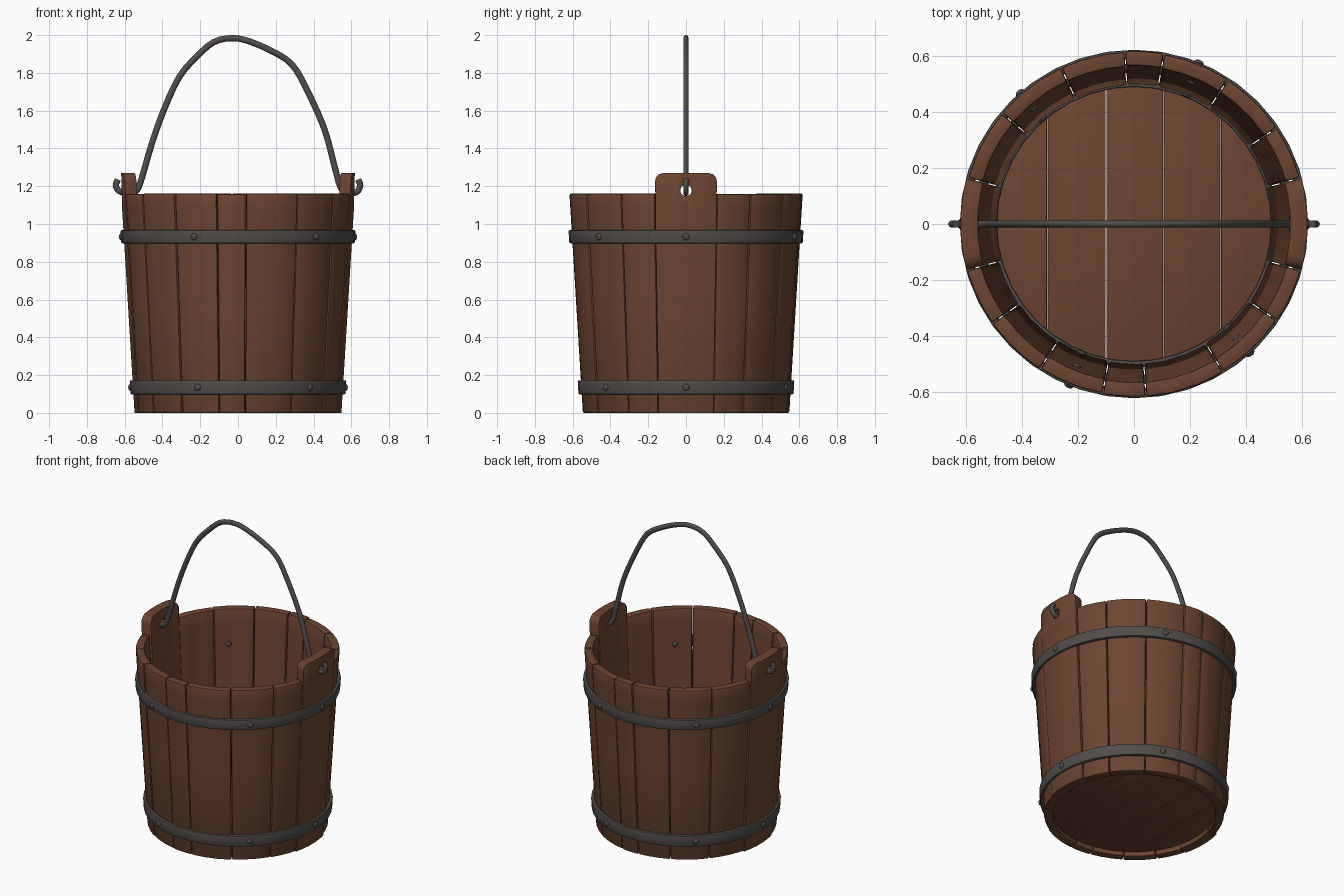
import bpy, bmesh, math, random
from mathutils import Vector, Matrix

if "Cube" in bpy.data.objects:
    bpy.data.objects.remove(bpy.data.objects["Cube"])

random.seed(4)


def material(name, rgb):
    m = bpy.data.materials.new(name)
    m.diffuse_color = (*rgb, 1)
    m.use_nodes = True
    m.node_tree.nodes["Principled BSDF"].inputs["Base Color"].default_value = m.diffuse_color
    return m


WOOD = material("brown wood", (0.150, 0.060, 0.030))
IRON = material("dark iron", (0.082, 0.074, 0.070))


def add(name, bm, mat, bevel=0, cutter=None, angle=35):
    """Turn a bmesh into an object, apply optional cut and bevel, smooth it."""
    bmesh.ops.recalc_face_normals(bm, faces=bm.faces)
    me = bpy.data.meshes.new(name)
    bm.to_mesh(me)
    bm.free()
    ob = bpy.data.objects.new(name, me)
    bpy.context.collection.objects.link(ob)
    if cutter:
        b = ob.modifiers.new("hole", 'BOOLEAN')
        b.object, b.operation, b.solver = cutter, 'DIFFERENCE', 'EXACT'
    if bevel:
        b = ob.modifiers.new("bevel", 'BEVEL')
        b.width, b.segments, b.limit_method = bevel, 2, 'ANGLE'
        b.angle_limit = math.radians(40)
    if cutter or bevel:
        bpy.context.view_layer.update()
        dg = bpy.context.evaluated_depsgraph_get()
        new = bpy.data.meshes.new_from_object(ob.evaluated_get(dg))
        ob.modifiers.clear()
        ob.data = new
    ob.data.materials.clear()
    ob.data.materials.append(mat)
    bpy.ops.object.select_all(action='DESELECT')
    ob.select_set(True)
    bpy.context.view_layer.objects.active = ob
    bpy.ops.object.shade_smooth_by_angle(angle=math.radians(angle))
    return ob


def radius(z):
    """Outer radius of the tapered wall."""
    return 0.546 + 0.071 * min(z, 1.16) / 1.16


def stave(name, cols, thick, bevel, cutter=None, dr=0.0):
    """Curved plank; cols lists (angle, top height) across its width."""
    bm = bmesh.new()
    grid = []
    for a, top in cols:
        c, s = math.cos(a), math.sin(a)
        zs = (0, 0.6, 1.08, top)
        outer = [bm.verts.new(((radius(z) + dr) * c, (radius(z) + dr) * s, z)) for z in zs]
        inner = [bm.verts.new(((radius(z) + dr - thick) * c, (radius(z) + dr - thick) * s, z))
                 for z in reversed(zs)]
        grid.append(outer + inner)
    n = len(grid[0])
    for p, q in zip(grid, grid[1:]):
        for k in range(n):
            bm.faces.new((p[k], p[(k + 1) % n], q[(k + 1) % n], q[k]))
    for g in (grid[0], grid[-1]):
        for k in range(n // 2 - 1):
            bm.faces.new((g[k], g[k + 1], g[n - 2 - k], g[n - 1 - k]))
    return add(name, bm, WOOD, bevel, cutter)


# Wall staves of uneven width
edges = [15.5, 34, 57, 80, 93, 115, 140, 164.5]
edges_front = [195.5, 215, 237, 259.5, 274, 301, 326, 344.5]
gap = math.radians(0.2)
for run in (edges, edges_front):
    for i, (a, b) in enumerate(zip(run, run[1:])):
        a0, a1 = math.radians(a) + gap, math.radians(b) - gap
        top = 1.16 + random.uniform(-0.003, 0.003)
        cols = [(a0 + (a1 - a0) * t / 3, top) for t in range(4)]
        stave("wall_stave", cols, 0.053, 0.008, dr=random.uniform(-0.003, 0.002))

# Ear staves with rounded tops and a drilled handle hole
for side, base in (("right", 0), ("left", math.pi)):
    bm = bmesh.new()
    bmesh.ops.create_cone(bm, cap_ends=True, segments=16, radius1=0.03, radius2=0.03, depth=0.3,
                          matrix=Matrix.Translation((0.59 * math.cos(base), 0, 1.178))
                          @ Matrix.Rotation(math.pi / 2, 4, 'Y'))
    hole = add("hole_cutter", bm, WOOD)
    hole.hide_render = True
    half, rc = math.radians(15.3), 0.045
    cols = []
    for t in (0, 15, 35, 60, 90):
        t = math.radians(t)
        cols.append((half - rc / 0.61 * (1 - math.cos(t)), 1.27 - rc + rc * math.sin(t)))
    cols = [(-a, z) for a, z in cols] + [(-0.07, 1.27), (0.07, 1.27)] + cols[::-1]
    stave(side + "_ear_stave", [(base + a, z) for a, z in cols], 0.062, 0.012, hole, 0.003)
    bpy.data.objects.remove(hole)

# Floor planks clipped to the round bottom
R = 0.497
cuts = [-0.49, -0.31, -0.1, 0.105, 0.31, 0.49]
for x0, x1 in zip(cuts, cuts[1:]):
    bm = bmesh.new()
    xs = [x0 + 0.001 + (x1 - x0 - 0.002) * t / 6 for t in range(7)]
    ring = [(x, -math.sqrt(R * R - x * x)) for x in xs]
    ring += [(x, -y) for x, y in reversed(ring)]
    f = bm.faces.new([bm.verts.new((x, y, 0.03)) for x, y in ring])
    up = bmesh.ops.extrude_face_region(bm, geom=[f])["geom"]
    bmesh.ops.translate(bm, vec=(0, 0, 0.06), verts=[v for v in up if isinstance(v, bmesh.types.BMVert)])
    add("floor_plank", bm, WOOD, 0.004)


def band(name, z0, z1, r_in, r_out, bevel):
    """Metal ring that follows the wall taper; radii are offsets from it."""
    bm = bmesh.new()
    n = 40
    prof = [(radius(z0) + r_in, z0), (radius(z0) + r_out, z0),
            (radius(z1) + r_out, z1), (radius(z1) + r_in, z1)]
    rings = [[bm.verts.new((r * math.cos(2 * math.pi * i / n), r * math.sin(2 * math.pi * i / n), z))
              for r, z in prof] for i in range(n)]
    for i in range(n):
        p, q = rings[i], rings[(i + 1) % n]
        for k in range(4):
            bm.faces.new((p[k], q[k], q[(k + 1) % 4], p[(k + 1) % 4]))
    add(name, bm, IRON, bevel)


# Hoops, rivets through the wall, and the thin inner ring at the floor
for label, z0, z1 in (("lower", 0.098, 0.172), ("upper", 0.898, 0.967)):
    band(label + "_hoop", z0, z1, -0.012, 0.017, 0.006)
    z = (z0 + z1) / 2
    for deg in (0, 68, 131, 180, 248, 312):
        a = math.radians(deg)
        bm = bmesh.new()
        for r in (radius(z) + 0.017, radius(z) - 0.055):
            m = (Matrix.Rotation(a, 4, 'Z') @ Matrix.Translation((r, 0, z))
                 @ Matrix.Diagonal((0.6, 1, 1, 1)))
            bmesh.ops.create_uvsphere(bm, u_segments=10, v_segments=8, radius=0.018, matrix=m)
        add(label + "_rivet", bm, IRON, angle=60)
band("inner_ring", 0.085, 0.105, -0.062, -0.04, 0.002)

# Bent wire handle with hooked ends
path = [(-0.635, 1.235), (-0.647, 1.205), (-0.63, 1.175), (-0.59, 1.166), (-0.545, 1.17),
        (-0.515, 1.225), (-0.455, 1.43), (-0.39, 1.61), (-0.31, 1.78), (-0.22, 1.885),
        (-0.13, 1.962), (-0.035, 1.984), (0.06, 1.967), (0.19, 1.91), (0.285, 1.845),
        (0.355, 1.73), (0.455, 1.51), (0.51, 1.31), (0.545, 1.19), (0.59, 1.166),
        (0.63, 1.17), (0.647, 1.205), (0.635, 1.235)]
# Refine the path with a smooth spline through the points
pts = [Vector((x, 0, z)) for x, z in path]
pts = [2 * pts[0] - pts[1]] + pts + [2 * pts[-1] - pts[-2]]
fine = []
for i in range(1, len(pts) - 2):
    a, b, c, d = pts[i - 1:i + 3]
    for t in (0, 1 / 3, 2 / 3):
        fine.append(0.5 * (2 * b + (c - a) * t + (2 * a - 5 * b + 4 * c - d) * t * t
                           + (3 * b - a - 3 * c + d) * t ** 3))
fine.append(pts[-2])
bm = bmesh.new()
rings, sides = [], 10
for i, p in enumerate(fine):
    tan = (fine[min(i + 1, len(fine) - 1)] - fine[max(i - 1, 0)]).normalized()
    nor = Vector((-tan.z, 0, tan.x))
    rings.append([bm.verts.new(p + 0.0165 * math.cos(2 * math.pi * k / sides) * nor
                               + Vector((0, 0.0135 * math.sin(2 * math.pi * k / sides), 0)))
                  for k in range(sides)])
for p, q in zip(rings, rings[1:]):
    for k in range(sides):
        bm.faces.new((p[k], q[k], q[(k + 1) % sides], p[(k + 1) % sides]))
bm.faces.new(rings[0])
bm.faces.new(rings[-1])
add("wire_handle", bm, IRON, angle=50)
